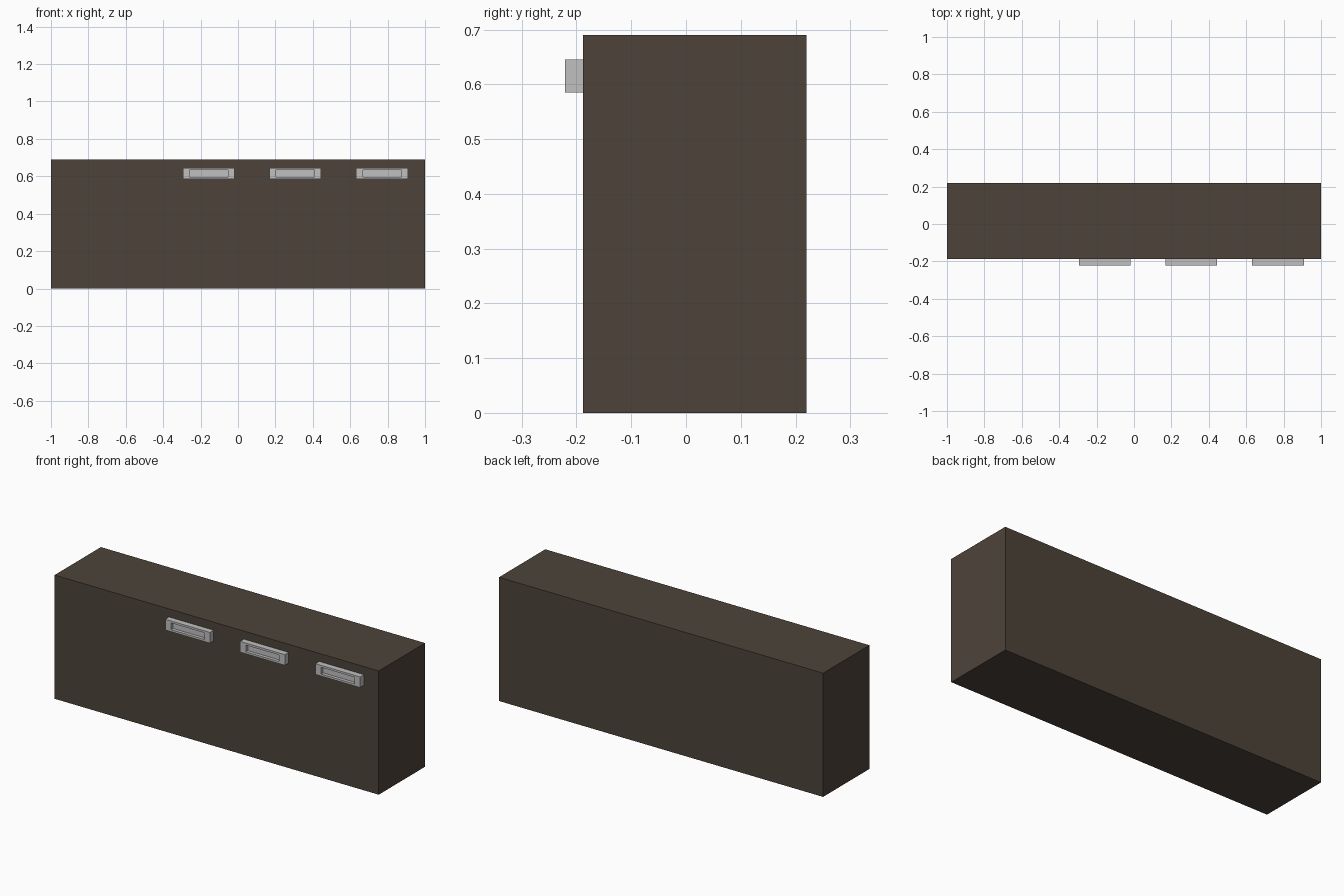
import bpy, bmesh
from mathutils import Vector

if "Cube" in bpy.data.objects:
    bpy.data.objects.remove(bpy.data.objects["Cube"])


def material(name, rgb):
    m = bpy.data.materials.new(name)
    m.diffuse_color = (*rgb, 1.0)
    m.use_nodes = True
    m.node_tree.nodes["Principled BSDF"].inputs["Base Color"].default_value = m.diffuse_color
    return m


wood = material("dark_brown_wood", (0.075, 0.057, 0.042))
metal = material("light_grey_metal", (0.53, 0.53, 0.53))


def box(name, lo, hi, mat):
    """Box between two opposite corners."""
    lo, hi = Vector(lo), Vector(hi)
    bm = bmesh.new()
    bmesh.ops.create_cube(bm, size=1)
    for v in bm.verts:
        v.co = (lo + hi) / 2 + v.co * (hi - lo)
    mesh = bpy.data.meshes.new(name)
    bm.to_mesh(mesh)
    bm.free()
    mesh.materials.append(mat)
    ob = bpy.data.objects.new(name, mesh)
    bpy.context.collection.objects.link(ob)
    return ob


def handle(name, x):
    """Grey pull with a rectangular recess sunk into its front face."""
    w, z0, z1, y0, y1 = 0.138, 0.585, 0.645, -0.221, -0.188
    ob = box(name, (x - w, y0, z0), (x + w, y1, z1), metal)
    bm = bmesh.new()
    bm.from_mesh(ob.data)
    bm.normal_update()
    front = min(bm.faces, key=lambda f: f.calc_center_median().y)
    bmesh.ops.inset_region(bm, faces=[front], thickness=0.016)
    # widen the end margins of the recess, then sink it with straight walls
    for v in front.verts:
        v.co.x = x + (0.103 if v.co.x > x else -0.103)
    floor = bmesh.ops.extrude_discrete_faces(bm, faces=[front])["faces"][0]
    for v in floor.verts:
        v.co.y += 0.018
    bm.to_mesh(ob.data)
    bm.free()


# cabinet body
box("cabinet_body", (-1, -0.188, 0), (1, 0.22, 0.69), wood)

# three drawer handles along the top of the front
for i, x in enumerate((-0.156, 0.306, 0.770)):
    handle(f"drawer_handle_{i + 1}", x)
